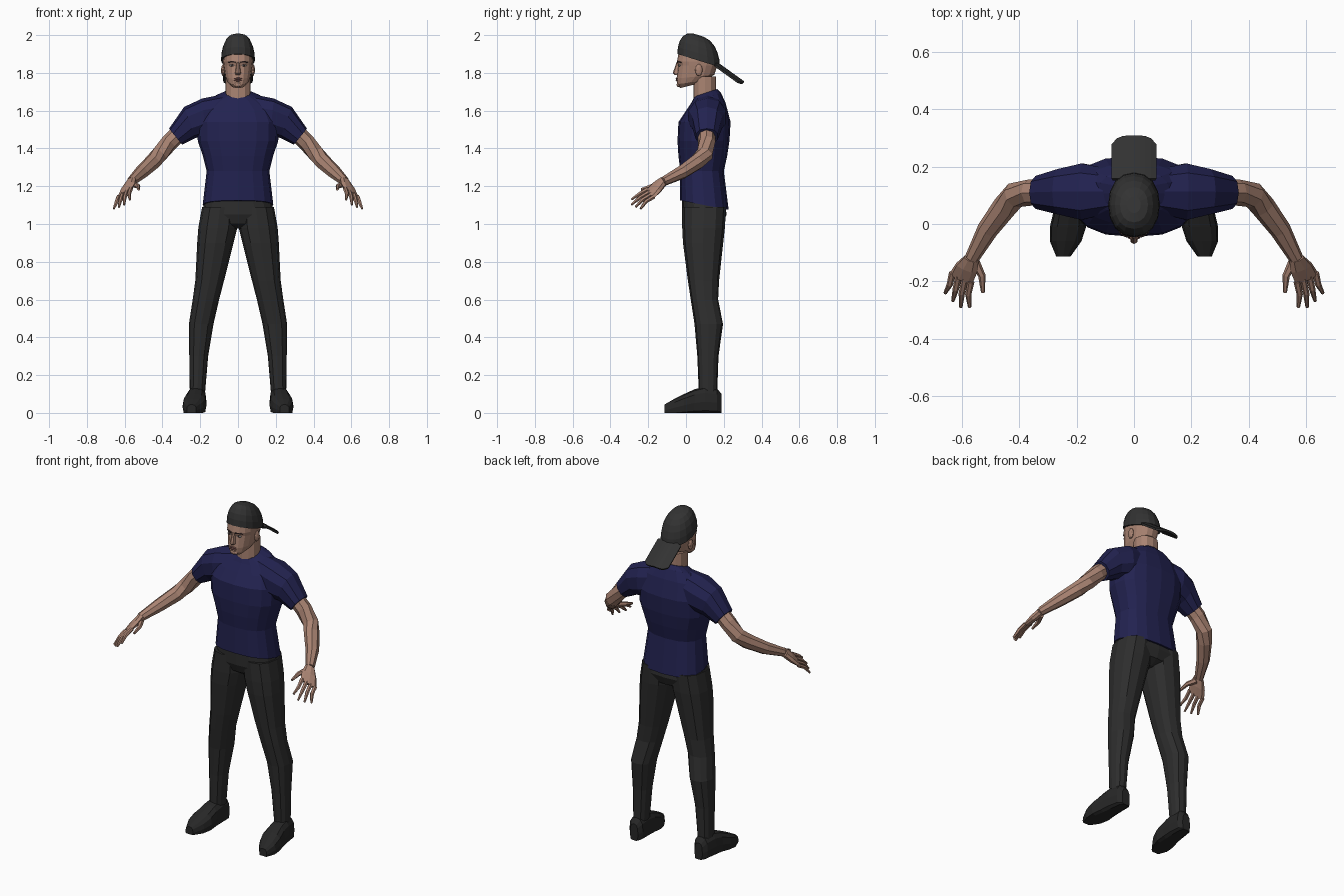
import bpy, bmesh
from math import cos, sin, pi, copysign
from mathutils import Vector

cube = bpy.data.objects.get("Cube")
if cube:
    bpy.data.objects.remove(cube)


def material(name, red, green, blue):
    mat = bpy.data.materials.new(name)
    mat.use_nodes = True
    mat.diffuse_color = (red, green, blue, 1)
    shader = mat.node_tree.nodes["Principled BSDF"]
    shader.inputs["Base Color"].default_value = mat.diffuse_color
    return mat


skin = material("skin", .4, .23, .17)
navy = material("navy_cloth", .016, .016, .08)
charcoal = material("charcoal_cloth", .026, .026, .026)
cap_grey = material("cap_grey", .032, .032, .032)
shoe_black = material("shoe_black", .02, .02, .02)
dark_brown = material("dark_brown", .05, .03, .03)
lip_red = material("lip_red", .22, .1, .09)
eye_grey = material("eye_grey", .4, .4, .4)


def finish(name, bm, mat):
    bmesh.ops.recalc_face_normals(bm, faces=bm.faces)
    mesh = bpy.data.meshes.new(name)
    bm.to_mesh(mesh)
    bm.free()
    mesh.materials.append(mat)
    part = bpy.data.objects.new(name, mesh)
    bpy.context.collection.objects.link(part)
    return part


def rounded(value, power):
    return copysign(abs(value) ** power, value)


def loft(name, rings, mat, sides=12, power=.85, side=1):
    """Skin rings of (centre, u, v) half-axes; a low power squares the section."""
    bm = bmesh.new()
    rows = []
    for centre, u, v in rings:
        row = []
        for i in range(sides):
            angle = 2 * pi * i / sides
            point = centre + u * rounded(cos(angle), power) + v * rounded(sin(angle), power)
            point.x *= side
            point.z = max(point.z, 0)
            row.append(bm.verts.new(point))
        rows.append(row)
    for low, high in zip(rows, rows[1:]):
        for i in range(sides):
            j = (i + 1) % sides
            bm.faces.new((low[i], low[j], high[j], high[i]))
    bm.faces.new(rows[0])
    bm.faces.new(rows[-1])
    return finish(name, bm, mat)


def ring(z, front, back, half, tilt=0, x=0):
    """Body section; tilt raises its back edge and lowers its front edge."""
    return (Vector((x, (front + back) / 2, z)), Vector((half, 0, 0)),
            Vector((0, (back - front) / 2, tilt)))


def sleeve_ring(top, bottom, front, back):
    """Section between a top and a bottom outline point in the xz plane."""
    top, bottom = Vector((top[0], 0, top[1])), Vector((bottom[0], 0, bottom[1]))
    return ((top + bottom) / 2 + Vector((0, (front + back) / 2, 0)),
            (top - bottom) / 2, Vector((0, (back - front) / 2, 0)))


def shoe_ring(y, x, half, top):
    """Upright section whose underside is cut off by the ground."""
    return Vector((x, y, top / 2 - .01)), Vector((half, 0, 0)), Vector((0, 0, top / 2 + .01))


def tube(name, points, radii, mat, sides=6, side=1):
    """Tapered limb through points."""
    points = [Vector(point) for point in points]
    rings = []
    for i, (point, radius) in enumerate(zip(points, radii)):
        along = points[min(i + 1, len(points) - 1)] - points[max(i - 1, 0)]
        u = along.cross(Vector((0, 0, 1))).normalized()
        rings.append((point, u * radius, along.cross(u).normalized() * radius))
    return loft(name, rings, mat, sides, 1, side)


def blob(name, centre, size, mat):
    bm = bmesh.new()
    bmesh.ops.create_icosphere(bm, subdivisions=2, radius=1)
    bmesh.ops.scale(bm, vec=size, verts=bm.verts)
    bmesh.ops.translate(bm, vec=centre, verts=bm.verts)
    return finish(name, bm, mat)


# Shirt body, collar to hem
loft("shirt_body", [
    ring(z=1.695, front=.045, back=.166, half=.068, tilt=.02),
    ring(z=1.67, front=.03, back=.185, half=.125, tilt=.025),
    ring(z=1.62, front=0, back=.21, half=.185, tilt=.02),
    ring(z=1.54, front=-.04, back=.236, half=.215),
    ring(z=1.44, front=-.045, back=.23, half=.213),
    ring(z=1.36, front=-.04, back=.218, half=.186),
    ring(z=1.28, front=-.03, back=.2, half=.166),
    ring(z=1.1, front=-.032, back=.226, half=.187, tilt=-.025)], navy, 16, .8)

# Trousers seat
loft("trousers_seat", [
    ring(z=1.16, front=-.02, back=.2, half=.17),
    ring(z=1.05, front=-.02, back=.215, half=.19),
    ring(z=1, front=0, back=.195, half=.13),
    ring(z=.975, front=.04, back=.15, half=.04)], charcoal, 16, .8)

# Neck and head
loft("neck", [ring(z=z, front=.04, back=.16, half=.066) for z in (1.65, 1.78)], skin)
loft("head", [
    ring(z=1.73, front=-.03, back=.05, half=.032, tilt=.01),
    ring(z=1.75, front=-.047, back=.1, half=.055, tilt=.01),
    ring(z=1.78, front=-.05, back=.15, half=.068, tilt=.01),
    ring(z=1.84, front=-.042, back=.167, half=.078),
    ring(z=1.86, front=-.048, back=.17, half=.08),
    ring(z=1.9, front=-.04, back=.165, half=.078),
    ring(z=1.95, front=0, back=.14, half=.06)], skin, 16, .88)

# Face details
loft("nose", [
    ring(z=1.856, front=-.05, back=-.02, half=.008),
    ring(z=1.8, front=-.07, back=-.02, half=.015),
    ring(z=1.79, front=-.06, back=-.02, half=.013)], skin, 8)
for name, z in (("upper_lip", 1.77), ("lower_lip", 1.76)):
    blob(name, (0, -.048, z), (.022, .007, .005), lip_red)
blob("chin", (0, -.038, 1.738), (.026, .012, .014), skin)

# Cap dome, its tilted rim shrinking along a quarter arc to the crown
dome = []
for i in range(6):
    angle = pi * i / 11
    centre, u, v = ring(z=1.865, front=-.046, back=.18, half=.09, tilt=-.035)
    centre.z += sin(angle) * .136
    shrink = cos(angle) ** .7
    dome.append((centre, u * shrink, v * shrink))
loft("cap_dome", dome, cap_grey, 16, .92)

# Cap brim turned to the back, bowed across its width
bm = bmesh.new()
bmesh.ops.create_grid(bm, x_segments=8, y_segments=3, size=1)
for vert in bm.verts:
    across = vert.co.x
    reach = (vert.co.y + 1) * (.075 - .015 * across ** 4)
    vert.co = (.076 * across, .155 + reach, 1.858 - .02 * across ** 2 - .72 * reach)
brim = finish("cap_brim", bm, cap_grey)
solid = brim.modifiers.new("thickness", 'SOLIDIFY')
solid.thickness = .012
solid.offset = 0

for side, tag in ((1, "left_"), (-1, "right_")):
    # Eyes, brows and ears
    blob(tag + "eye", (side * .031, -.034, 1.84), (.015, .006, .006), eye_grey)
    blob(tag + "iris", (side * .031, -.037, 1.84), (.006, .005, .006), dark_brown)
    tube(tag + "brow", [(.014, -.046, 1.857), (.034, -.04, 1.86), (.052, -.026, 1.855)],
         [.004] * 3, dark_brown, 6, side)
    blob(tag + "ear", (side * .079, .068, 1.815), (.011, .02, .032), skin)

    # Sleeve, neck side to cuff
    loft(tag + "sleeve", [
        sleeve_ring(top=(.06, 1.69), bottom=(.06, 1.48), front=.04, back=.19),
        sleeve_ring(top=(.19, 1.664), bottom=(.17, 1.47), front=.01, back=.215),
        sleeve_ring(top=(.285, 1.62), bottom=(.225, 1.455), front=.03, back=.195),
        sleeve_ring(top=(.365, 1.505), bottom=(.296, 1.42), front=.05, back=.17)],
        navy, 10, .85, side)

    # Arm, shoulder to wrist
    wrist = Vector((.565, -.12, 1.225))
    tube(tag + "arm", [(.29, .11, 1.5), (.36, .11, 1.435), (.415, .1, 1.37),
                       (.45, .06, 1.33), (.51, -.02, 1.275), wrist],
         [.046, .046, .046, .043, .037, .025], skin, 8, side)

    # Palm
    across = Vector((.036, .017, -.023))
    along = Vector((.035, -.065, -.06))
    normal = along.cross(across).normalized()
    loft(tag + "palm", [(wrist + along * reach, across * width, normal * thick)
                        for reach, width, thick in ((0, .65, .022), (.5, 1, .02), (1.1, 1.1, .01))],
         skin, 8, .9, side)

    # Fingers fan out from the knuckles, the middle one longest
    for i, finger in enumerate(("index", "middle", "ring", "little")):
        knuckle = wrist + along + across * (.6 * i - .9)
        stretch = Vector((.012, -.085, -.06)) * (1.2 - .16 * abs(i - 1.2))
        middle = knuckle + stretch / 2 + normal * .006
        tip = knuckle + stretch + across * .2 * (i - 1)
        tube(tag + finger + "_finger", [knuckle, middle, tip], [.012, .011, .006], skin, 6, side)
    tube(tag + "thumb", [(.555, -.13, 1.21), (.53, -.18, 1.2), (.526, -.238, 1.183)],
         [.017, .013, .007], skin, 6, side)

    # Trouser leg, hip to ankle
    loft(tag + "trouser_leg", [
        ring(z=1.09, x=.095, half=.095, front=-.02, back=.212),
        ring(z=.98, x=.107, half=.103, front=-.02, back=.206),
        ring(z=.9, x=.12, half=.096, front=-.016, back=.197),
        ring(z=.7, x=.15, half=.076, front=.01, back=.175),
        ring(z=.6, x=.17, half=.07, front=.025, back=.17),
        ring(z=.47, x=.195, half=.065, front=.045, back=.196),
        ring(z=.3, x=.208, half=.05, front=.06, back=.172),
        ring(z=.1, x=.215, half=.04, front=.068, back=.165)], charcoal, 12, .85, side)

    # Shoe, heel to toe
    loft(tag + "shoe", [
        shoe_ring(y=.188, x=.215, half=.026, top=.1),
        shoe_ring(y=.165, x=.216, half=.045, top=.128),
        shoe_ring(y=.1, x=.22, half=.053, top=.138),
        shoe_ring(y=.045, x=.224, half=.056, top=.125),
        shoe_ring(y=-.01, x=.23, half=.063, top=.1),
        shoe_ring(y=-.06, x=.238, half=.055, top=.075),
        shoe_ring(y=-.113, x=.246, half=.025, top=.045)], shoe_black, 12, .75, side)
